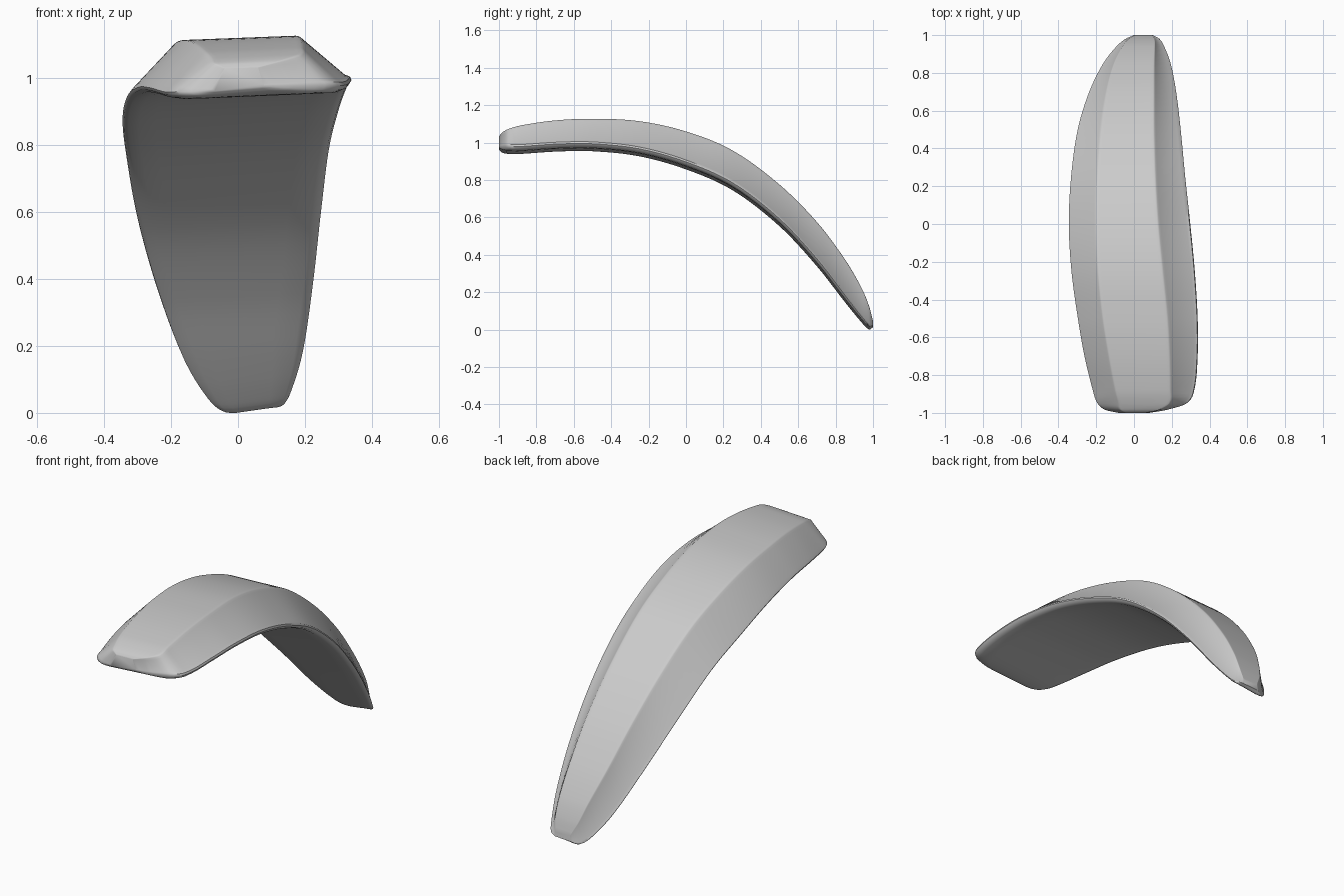
import bpy, bmesh
from mathutils import Vector

if "Cube" in bpy.data.objects:
    bpy.data.objects.remove(bpy.data.objects["Cube"])

# stations along the arc: y, top z, belly z, left rim x, left crease x, right crease x, right rim x
ST = [
    (-1.0, 1.035, .965, -.08, -.04, .06, .08),
    (-.985, 1.055, .95, -.15, -.07, .13, .17),
    (-.95, 1.075, .943, -.193, -.08, .188, .278),
    (-.88, 1.095, .943, -.218, -.098, .192, .319),
    (-.7, 1.121, .955, -.262, -.132, .188, .337),
    (-.5, 1.13, .957, -.297, -.164, .177, .337),
    (-.25, 1.117, .93, -.331, -.19, .152, .322),
    (0, 1.062, .86, -.345, -.20, .128, .298),
    (.25, .96, .748, -.333, -.195, .113, .271),
    (.5, .778, .556, -.298, -.175, .106, .247),
    (.7, .578, .342, -.237, -.145, .106, .223),
    (.85, .378, .15, -.163, -.105, .107, .194),
    (.94, .223, .04, -.093, -.06, .11, .16),
    (.98, .125, .003, -.045, -.03, .108, .135),
    (1.0, .048, .016, .0, .005, .095, .10),
]


def tangent(i, k):
    a, b = ST[max(i - 1, 0)], ST[min(i + 1, len(ST) - 1)]
    return (b[k] - a[k]) / (b[0] - a[0])


def between(i, t):
    """Cubic Hermite interpolation between stations i and i+1."""
    a, b = ST[i], ST[i + 1]
    h = b[0] - a[0]
    row = [a[0] + t * h]
    for k in range(1, 7):
        row.append((2*t**3 - 3*t*t + 1) * a[k] + (t**3 - 2*t*t + t) * h * tangent(i, k)
                   + (3*t*t - 2*t**3) * b[k] + (t**3 - t*t) * h * tangent(i + 1, k))
    return row


def soft_corner(p, a, b, s):
    """Narrow rounded crease at p, going from the a side to the b side."""
    u, v = (a - p).normalized(), (b - p).normalized()
    d = .006 * s
    return [p + u * 3 * d, p + u * d, p + (u + v) * d * .25, p + v * d, p + v * 3 * d]


def section(row):
    """Flat crown, sloped flanks, rolled rims and a nearly flat, tilted belly."""
    y, zt, zb, xl, cl, cr, xr = row
    s = min(1, (xr - xl) / .4) * min(1, (zt - zb) / .13)
    tilt = .017 * min(1, (zt - zb) / .1)
    zl, zr = zb + .017 * s, zb + tilt + .028 * s
    lc, rc = Vector((cl, zt - .013 * s)), Vector((cr, zt))
    right = [(xr - .02 * s, zr + .010 * s), (xr - .004 * s, zr + .004 * s),
             (xr, zr - .006 * s), (xr - .008 * s, zr - .019 * s),
             (xr - .03 * s, zb + tilt), (xr - .1 * s, zb + tilt * .8)]
    left = [(xl + .1 * s, zb), (xl + .05 * s, zb - .001 * s),
            (xl + .018 * s, zl - .014 * s), (xl + .004 * s, zl - .007 * s),
            (xl, zl + .002 * s), (xl + .012 * s, zl + .018 * s)]
    pts = (soft_corner(lc, Vector(left[-1]), rc, s)
           + soft_corner(rc, lc, Vector(right[0]), s) + right + left)
    return [(p[0], y, p[1]) for p in pts]


# curved plate, lofted through the sections
rows = []
for i in range(len(ST) - 1):
    n = 6 if ST[i + 1][0] - ST[i][0] > .1 else 4
    rows += [between(i, j / n) for j in range(n)]
rows.append(ST[-1])

bm = bmesh.new()
rings = [[bm.verts.new(p) for p in section(r)] for r in rows]
for a, b in zip(rings, rings[1:]):
    for j in range(len(a)):
        k = (j + 1) % len(a)
        bm.faces.new((a[j], a[k], b[k], b[j]))
bm.faces.new(rings[0])
bm.faces.new(rings[-1][::-1])
bmesh.ops.recalc_face_normals(bm, faces=bm.faces)
low = min(v.co.z for v in bm.verts)
bmesh.ops.translate(bm, verts=bm.verts, vec=(0, 0, -low))

mesh = bpy.data.meshes.new("curved_plate")
bm.to_mesh(mesh)
bm.free()
plate = bpy.data.objects.new("curved_plate", mesh)
bpy.context.collection.objects.link(plate)
bpy.context.view_layer.objects.active = plate
plate.select_set(True)
bpy.ops.object.shade_smooth_by_angle(angle=0.8)
